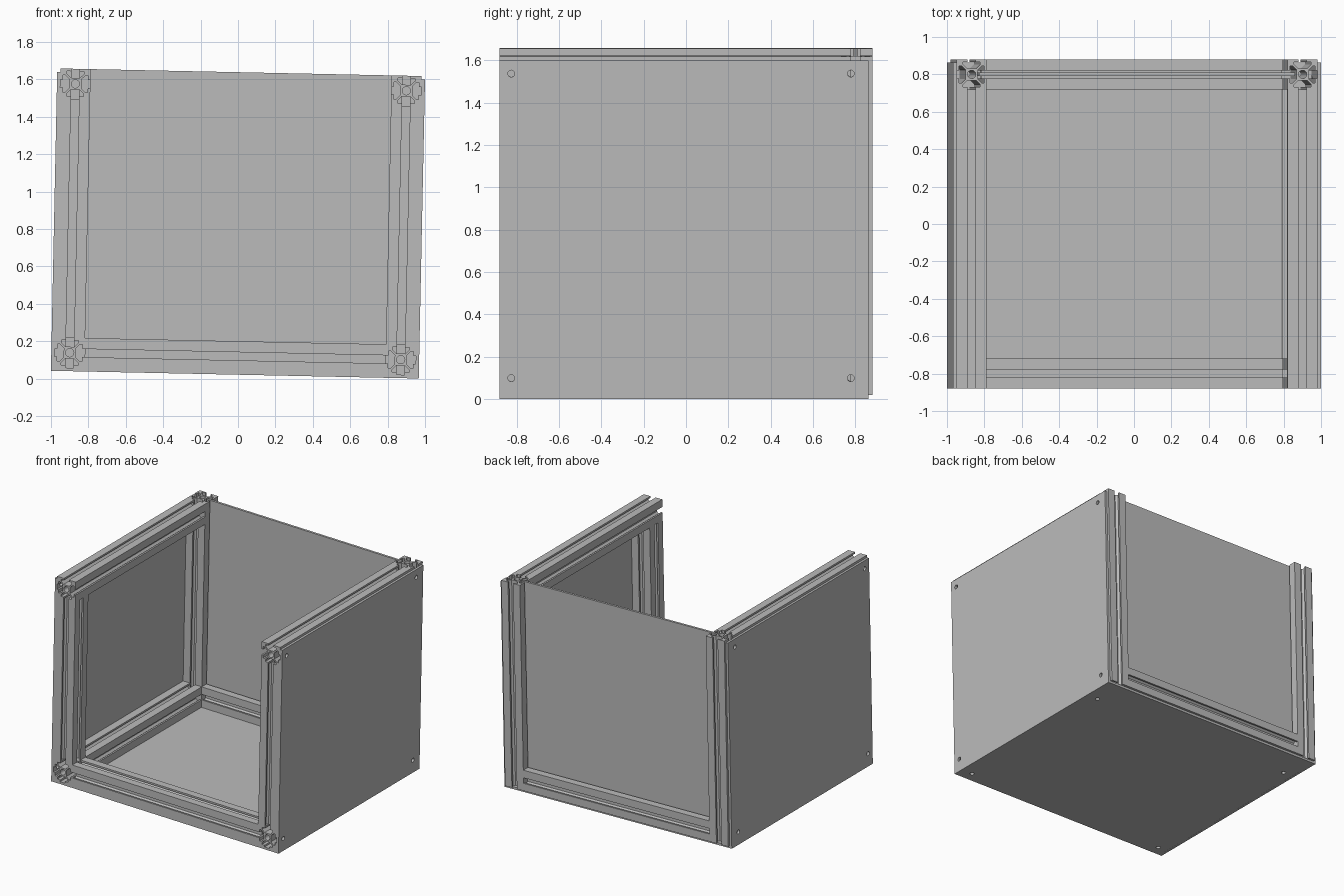
import bpy
from math import cos, sin, pi, radians
from mathutils import Matrix, Vector

cube = bpy.data.objects.get("Cube")
if cube:
    bpy.data.objects.remove(cube)

# Main dimensions
SIZE = 0.161                     # rail width
THICK = 0.018                    # sheet thickness
U = 0.885                        # rail centre, sideways
LOW, HIGH = 0.099, 1.537         # rail centres, upwards
Y = 0.80                         # rail centre, front and back
HALF = SIZE / 2
OUTER, FLOOR, TOP = U + HALF, LOW - HALF, HIGH + HALF
FRONT, BACK = -Y - HALF, Y + HALF
TILT = radians(1.2)
frame = (Matrix.Translation((-sin(TILT) * TOP / 2, 0, sin(TILT) * (OUTER + THICK)))
         @ Matrix.Rotation(TILT, 4, 'Y'))

grey = bpy.data.materials.new("plain grey")
grey.use_nodes = True
tone = (0.5, 0.5, 0.5, 1)
grey.diffuse_color = tone
grey.node_tree.nodes["Principled BSDF"].inputs["Base Color"].default_value = tone

# Local z is the extrusion direction; turn it to the wanted axis
TURN = {'X': Matrix(((0, 0, 1), (1, 0, 0), (0, 1, 0))).to_4x4(),
        'Y': Matrix(((0, 1, 0), (0, 0, 1), (1, 0, 0))).to_4x4(),
        'Z': Matrix.Identity(4)}


def circle(cx, cy, r, n=24):
    return [(cx + r * cos(2 * pi * i / n), cy + r * sin(2 * pi * i / n)) for i in range(n)]


def rect(a, b):
    return [(-a, -b), (a, -b), (a, b), (-a, b)]


def extrude(name, loops, length, axis, centre):
    """Fill the outlines (inner ones become holes) and extrude along an axis."""
    curve = bpy.data.curves.new(name, 'CURVE')
    curve.dimensions, curve.fill_mode = '2D', 'BOTH'
    curve.extrude = length / 2
    for loop in loops:
        spline = curve.splines.new('POLY')
        spline.points.add(len(loop) - 1)
        for point, (px, py) in zip(spline.points, loop):
            point.co = (px, py, 0, 1)
        spline.use_cyclic_u = True
    temp = bpy.data.objects.new(name, curve)
    mesh = bpy.data.meshes.new_from_object(temp)
    bpy.data.objects.remove(temp)
    bpy.data.curves.remove(curve)
    mesh.name = name
    mesh.materials.clear()
    mesh.materials.append(grey)
    obj = bpy.data.objects.new(name, mesh)
    bpy.context.collection.objects.link(obj)
    obj.matrix_world = frame @ Matrix.Translation(Vector(centre)) @ TURN[axis]
    bpy.ops.object.select_all(action='DESELECT')
    obj.select_set(True)
    bpy.context.view_layer.objects.active = obj
    bpy.ops.object.shade_smooth_by_angle(angle=radians(30))
    return obj


# Slotted rail profile: one side, repeated four times, with a round bore
side = [(1, 1), (.27, 1), (.27, .83), (.56, .83), (.56, .66), (.3, .4)]
side += [(-px, py) for px, py in reversed(side[1:])]
outline = []
for k in range(4):
    c, s = cos(k * pi / 2), sin(k * pi / 2)
    outline += [((px * c - py * s) * HALF, (px * s + py * c) * HALF) for px, py in side]
profile = [outline, circle(0, 0, HALF * .27)]


def rail(name, axis, start, end, centre):
    extrude(name, profile, end - start, axis, centre)


def panel(name, axis, a, b, centre, holes=()):
    loops = [rect(a, b)] + [circle(hx, hy, 0.016) for hx, hy in holes]
    extrude(name, loops, THICK, axis, centre)


# Frame rails
for sgn, label in ((-1, "right"), (1, "left")):
    mid = (FRONT + Y - HALF) / 2
    for w, level in ((LOW, "lower"), (HIGH, "upper")):
        rail(f"{level}_{label}_side_rail", 'Y', FRONT, Y - HALF, (sgn * U, mid, w))
    rail(f"front_{label}_post", 'Z', LOW + HALF, HIGH - HALF, (sgn * U, -Y, (LOW + HIGH) / 2))
    rail(f"back_{label}_post", 'Z', FLOOR, TOP, (sgn * U, Y, (FLOOR + TOP) / 2))
for y, label in ((-Y, "front"), (Y, "back")):
    rail(f"lower_{label}_rail", 'X', HALF - U, U - HALF, (0, y, LOW))

# Outer side panels with screw holes
depth = (BACK - THICK - FRONT) / 2
y_mid = FRONT + depth
height = (TOP - THICK) / 2
side_holes = [(y - y_mid, w - height) for y in (-0.825, 0.778) for w in (LOW, HIGH)]
for sgn, label in ((-1, "right"), (1, "left")):
    panel(f"{label}_side_panel", 'X', depth, height,
          (sgn * (OUTER + THICK / 2), y_mid, height), side_holes)

# Floor panel with screw holes
floor_holes = [(u, y - y_mid) for u in (-U, U) for y in (-Y, 0.62)]
panel("floor_panel", 'Z', OUTER, depth, (0, y_mid, FLOOR - THICK / 2), floor_holes)

# Back panel held in the slots
slot = HALF * .5
base = LOW + slot
panel("back_panel", 'Y', (TOP - base) / 2, U - slot, (0, Y, (TOP + base) / 2))
